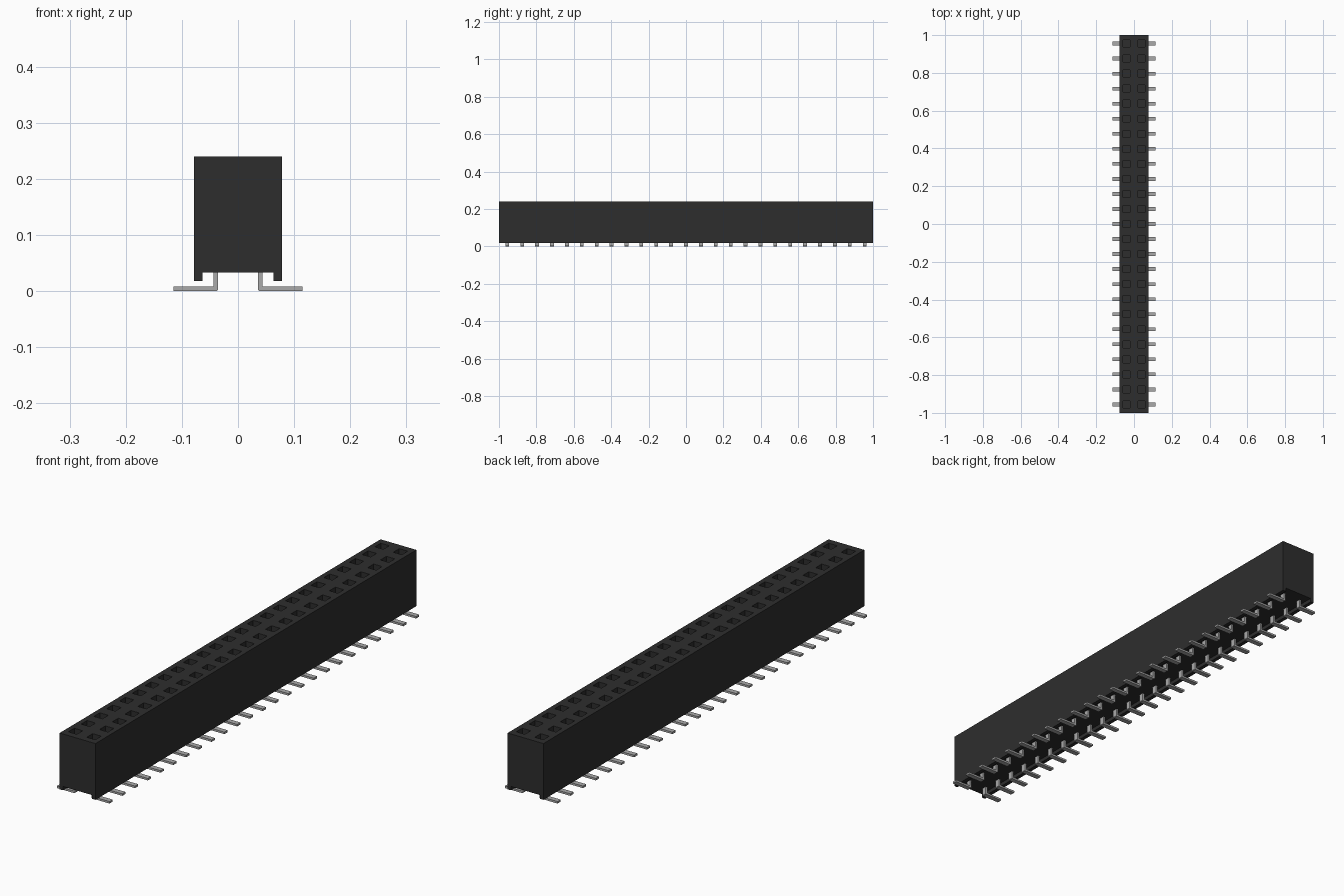
import bpy
import bmesh
from mathutils import Matrix

ROWS, PITCH = 25, 0.0796
FIRST_Y = -PITCH * (ROWS - 1) / 2
COLUMN_X = 0.04

if "Cube" in bpy.data.objects:
    bpy.data.objects.remove(bpy.data.objects["Cube"], do_unlink=True)


def material(name, rgb, roughness):
    mat = bpy.data.materials.new(name)
    mat.use_nodes = True
    mat.diffuse_color = (*rgb, 1)
    shader = mat.node_tree.nodes["Principled BSDF"]
    shader.inputs["Base Color"].default_value = (*rgb, 1)
    shader.inputs["Roughness"].default_value = roughness
    return mat


def make_object(name, bm, mat):
    bmesh.ops.recalc_face_normals(bm, faces=bm.faces)
    mesh = bpy.data.meshes.new(name)
    bm.to_mesh(mesh)
    bm.free()
    mesh.materials.append(mat)
    obj = bpy.data.objects.new(name, mesh)
    bpy.context.collection.objects.link(obj)
    return obj


def extrude_profile(name, points, y0, y1, mat):
    """Extrude an x-z outline along y."""
    bm = bmesh.new()
    face = bm.faces.new([bm.verts.new((x, y0, z)) for x, z in points])
    moved = bmesh.ops.extrude_face_region(bm, geom=[face])["geom"]
    verts = [v for v in moved if isinstance(v, bmesh.types.BMVert)]
    bmesh.ops.translate(bm, vec=(0, y1 - y0, 0), verts=verts)
    return make_object(name, bm, mat)


def add_box(bm, size, centre):
    bmesh.ops.create_cube(
        bm, size=1,
        matrix=Matrix.Translation(centre) @ Matrix.Diagonal((*size, 1)))


black = material("black plastic", (0.027, 0.027, 0.027), 0.6)
metal = material("grey metal", (0.40, 0.40, 0.40), 0.4)

# Housing: a long block with a channel between two bottom rails
half = [(0.078, 0.24), (0.078, 0.018), (0.063, 0.018), (0.063, 0.033)]
outline = half + [(-x, z) for x, z in reversed(half)]
housing = extrude_profile("housing", outline, -1, 1, black)

# Socket openings, cut as two columns of square pits
bm = bmesh.new()
for row in range(ROWS):
    for side in (-1, 1):
        add_box(bm, (0.037, 0.037, 0.16),
                (side * COLUMN_X, FIRST_Y + row * PITCH, 0.18))
cutter = make_object("socket_cutter", bm, black)
cutter.hide_render = True

cut = housing.modifiers.new("sockets", "BOOLEAN")
cut.operation = "DIFFERENCE"
cut.solver = "EXACT"
cut.object = cutter
bpy.context.view_layer.objects.active = housing
bpy.ops.object.modifier_apply(modifier=cut.name)
bpy.data.objects.remove(cutter, do_unlink=True)

# Contact pins: bent legs, repeated along the housing and mirrored
leg = [(0.036, 0.06), (0.036, 0.002), (0.038, 0), (0.115, 0),
       (0.115, 0.008), (0.044, 0.008), (0.044, 0.06)]
pins = extrude_profile("contact_pins", leg, FIRST_Y - 0.01, FIRST_Y + 0.01, metal)
repeat = pins.modifiers.new("rows", "ARRAY")
repeat.count = ROWS
repeat.use_relative_offset = False
repeat.use_constant_offset = True
repeat.constant_offset_displace = (0, PITCH, 0)
pins.modifiers.new("both sides", "MIRROR")
